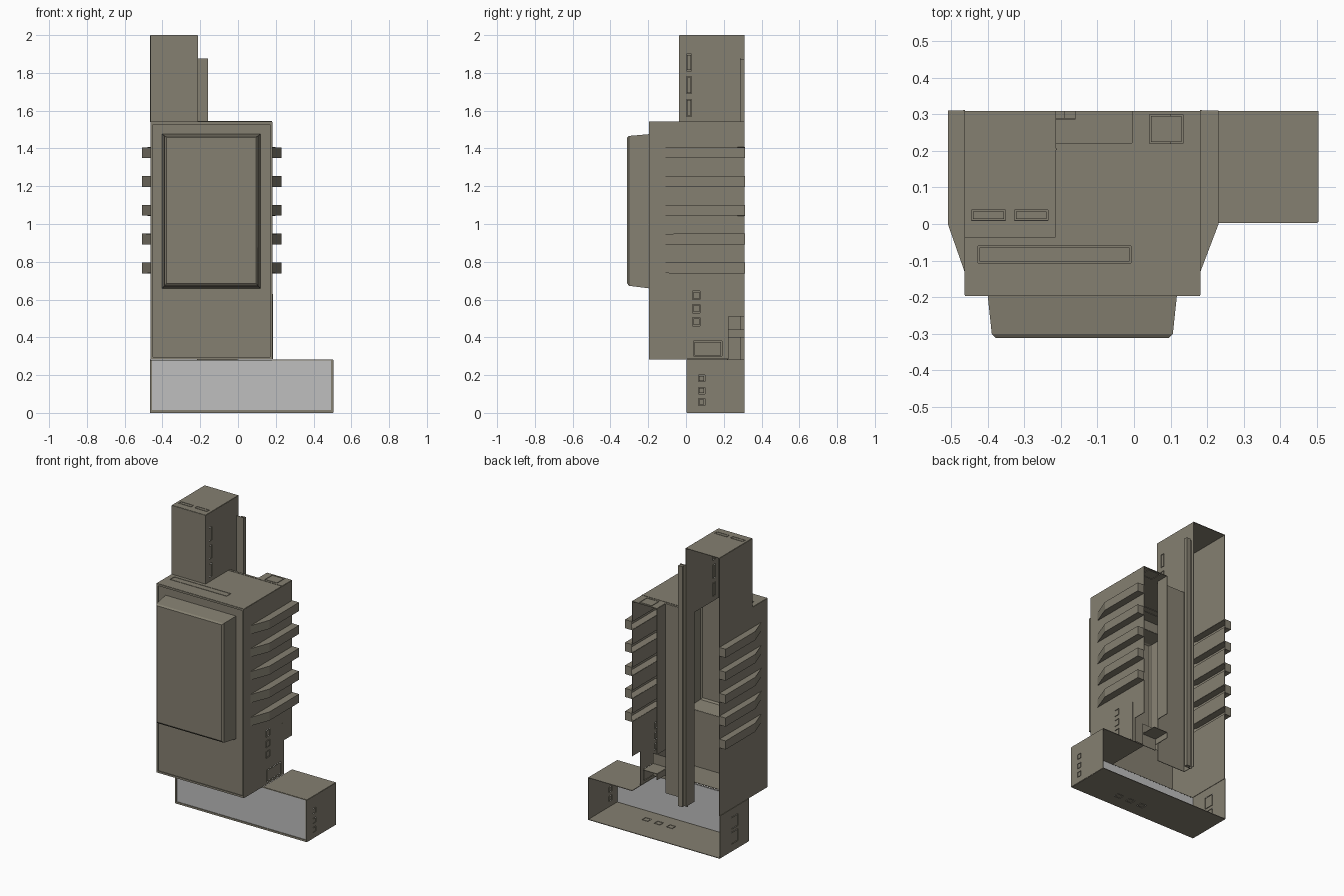
import bpy, bmesh

if "Cube" in bpy.data.objects:
    bpy.data.objects.remove(bpy.data.objects["Cube"])

def material(name, col):
    m = bpy.data.materials.new(name)
    m.diffuse_color = (*col, 1)
    m.use_nodes = True
    m.node_tree.nodes["Principled BSDF"].inputs["Base Color"].default_value = m.diffuse_color
    return m

BROWN = material("olive_brown_metal", (0.235, 0.215, 0.165))
GREY = material("light_grey_panel", (0.52, 0.52, 0.52))
T = 0.004    # sheet thickness
GAP = 0.004  # slit around each knockout

def finish(name, bm, mat=BROWN, thick=T):
    bmesh.ops.remove_doubles(bm, verts=bm.verts[:], dist=1e-5)
    bmesh.ops.recalc_face_normals(bm, faces=bm.faces[:])
    me = bpy.data.meshes.new(name)
    bm.to_mesh(me)
    bm.free()
    ob = bpy.data.objects.new(name, me)
    bpy.context.collection.objects.link(ob)
    me.materials.append(mat)
    if thick:
        s = ob.modifiers.new("sheet", 'SOLIDIFY')
        s.thickness, s.offset = thick, 0
    return ob

def panel(name, axis, pos, rect, holes=(), knockouts=(), mat=BROWN):
    """Flat sheet across an axis; rects are (a0, a1, b0, b1) in the other two axes."""
    inner = [(a + GAP, b - GAP, c + GAP, d - GAP) for a, b, c, d in knockouts]
    rects = [rect, *holes, *knockouts, *inner]
    def cuts(i, j):
        vals = {round(v, 4) for r in rects for v in (r[i], r[j])}
        return sorted(v for v in vals if rect[i] <= v <= rect[j])
    A, B = cuts(0, 1), cuts(2, 3)
    inside = lambda r, a, b: r[0] < a < r[1] and r[2] < b < r[3]
    bm = bmesh.new()
    for a0, a1 in zip(A, A[1:]):
        for b0, b1 in zip(B, B[1:]):
            a, b = (a0 + a1) / 2, (b0 + b1) / 2
            if any(inside(h, a, b) for h in holes):
                continue
            if any(inside(k, a, b) and not inside(n, a, b) for k, n in zip(knockouts, inner)):
                continue
            vs = []
            for p in ((a0, b0), (a1, b0), (a1, b1), (a0, b1)):
                c = list(p)
                c.insert(axis, pos)
                vs.append(bm.verts.new(c))
            bm.faces.new(vs)
    return finish(name, bm, mat)

def box(name, x0, x1, y0, y1, z0, z1, mat=BROWN):
    bm = bmesh.new()
    bmesh.ops.create_cube(bm, size=1)
    for v in bm.verts:
        v.co = ((x0 + x1) / 2 + v.co.x * (x1 - x0), (y0 + y1) / 2 + v.co.y * (y1 - y0),
                (z0 + z1) / 2 + v.co.z * (z1 - z0))
    return finish(name, bm, mat, 0)

L, R, BACK = -0.462, 0.18, 0.31
FRONT, MID_Z, TOP_Z = -0.195, 0.285, 1.54
FINS = [0.74 + 0.1525 * i for i in range(5)]
FIN_H = 0.055
fin_holes = [(-0.13, BACK, z, z + FIN_H) for z in FINS]

# Main cabinet walls
panel("cabinet_left_wall", 0, L, (FRONT, BACK, MID_Z, TOP_Z), fin_holes)
panel("cabinet_right_wall", 0, R, (FRONT, BACK, MID_Z, TOP_Z),
      fin_holes + [(0.225, BACK, MID_Z, 0.51)],
      [(0.035, 0.075, z, z + 0.045) for z in (0.46, 0.53, 0.60)] + [(0.04, 0.19, 0.30, 0.38)])
panel("cabinet_top", 2, TOP_Z, (L, R, FRONT, BACK),
      [(L, -0.215, -0.035, BACK), (-0.215, -0.003, 0.22, BACK)],
      [(-0.427, -0.008, -0.107, -0.06), (0.042, 0.134, 0.22, 0.30)])
panel("cabinet_floor", 2, MID_Z, (L, R, FRONT, 0.005))
bump = (-0.40, 0.117, 0.66, 1.475)
panel("cabinet_front", 1, FRONT + 0.008, (L, R, MID_Z, TOP_Z), [bump])
panel("cabinet_front_rim", 1, FRONT, (L, R, MID_Z, TOP_Z), [(L + 0.012, R - 0.01, 0.297, 1.528)])

# Raised hollow door cover: rings from the cabinet face out to the front
bm = bmesh.new()
rings = []
for y, x0, x1, z0, z1 in ((FRONT + 0.008, *bump), (-0.30, -0.388, 0.105, 0.674, 1.465),
                          (-0.310, -0.378, 0.095, 0.686, 1.458)):
    rings.append([bm.verts.new(p) for p in ((x0, y, z0), (x1, y, z0), (x1, y, z1), (x0, y, z1))])
for a, b in zip(rings, rings[1:]):
    for i in range(4):
        j = (i + 1) % 4
        bm.faces.new((a[i], a[j], b[j], b[i]))
bm.faces.new(rings[-1])
finish("door_cover", bm)

# Hollow cooling fins on both sides
for side, wall, out in (("left", L, -0.508), ("right", R, 0.23)):
    for n, z in enumerate(FINS):
        bm = bmesh.new()
        prof = ((wall, -0.13), (out, 0.0), (out, BACK), (wall, BACK))
        lo = [bm.verts.new((x, y, z)) for x, y in prof]
        hi = [bm.verts.new((x, y, z + FIN_H)) for x, y in prof]
        bm.faces.new(lo)
        bm.faces.new(hi)
        for i in range(3):
            bm.faces.new((lo[i], lo[i + 1], hi[i + 1], hi[i]))
        finish(f"{side}_fin_{n + 1}", bm)

# Upper duct, open at the back and below
UR, UF, UZ = -0.215, -0.035, 1.998
slots = [(0.002, 0.03, z, z + 0.09) for z in (1.57, 1.69, 1.81)]
panel("duct_left_wall", 0, L, (UF, BACK, TOP_Z, UZ))
panel("duct_right_wall", 0, UR, (UF, BACK, TOP_Z, UZ), (), slots)
panel("duct_front", 1, UF, (L, UR, TOP_Z, UZ))
panel("duct_top", 2, UZ, (L, UR, UF, BACK), (),
      [(-0.445, -0.352, 0.01, 0.038), (-0.327, -0.235, 0.01, 0.038)])

# Base trough with grey front, open at the back
BL, BR, BF, BZ = -0.465, 0.503, 0.005, 0.28
panel("base_left_wall", 0, BL, (BF, BACK, 0.002, MID_Z), (),
      [(0.12, 0.19, z, z + 0.08) for z in (0.05, 0.15)])
panel("base_right_wall", 0, BR, (BF, BACK, 0.002, BZ), (),
      [(0.065, 0.10, z, z + 0.035) for z in (0.04, 0.10, 0.165)])
panel("base_bottom", 2, 0.002, (BL, BR, BF, BACK), (),
      [(x, x + 0.045, 0.09, 0.13) for x in (0.01, 0.10, 0.19)])
panel("base_top", 2, BZ, (R, BR, BF, BACK))
panel("base_front_frame", 1, BF, (BL, BR, 0.002, BZ), [(BL + 0.01, BR - 0.01, 0.014, BZ - 0.003)])
panel("base_front_grey", 1, BF + 0.004, (BL + 0.005, BR - 0.005, 0.008, BZ - 0.002), mat=GREY)

# Rear channel between the two open compartments
panel("channel_back", 1, 0.22, (UR, -0.003, MID_Z - 0.005, TOP_Z))
panel("channel_left_wall", 0, UR, (0.22, BACK, MID_Z - 0.005, TOP_Z))
panel("channel_right_wall", 0, -0.003, (0.22, BACK, 0.57, TOP_Z))
panel("bracket_shelf", 2, 0.44, (-0.003, 0.10, 0.20, BACK))
panel("bracket_side", 0, -0.003, (0.20, BACK, 0.40, 0.44))
panel("bracket_back", 1, 0.20, (-0.003, 0.10, 0.36, 0.51))

# Tall rear post with its flange
box("post", -0.19, -0.16, 0.288, 0.31, 0.27, 1.87)
panel("post_flange", 1, 0.288, (UR, -0.16, 0.27, 1.875))

# Seam strips where the front and rear halves join
S0, S1 = 0.202, 0.207
box("seam_duct_left", L - 0.004, L, S0, S1, TOP_Z, UZ)
box("seam_duct_right", UR, UR + 0.004, S0, S1, TOP_Z, UZ)
box("seam_duct_top", L, UR, S0, S1, UZ - 0.001, UZ + 0.002)
box("seam_cabinet_top", UR, R, S0, S1, TOP_Z, TOP_Z + 0.004)
box("seam_cabinet_right", R, R + 0.004, S0, S1, MID_Z, 0.63)
